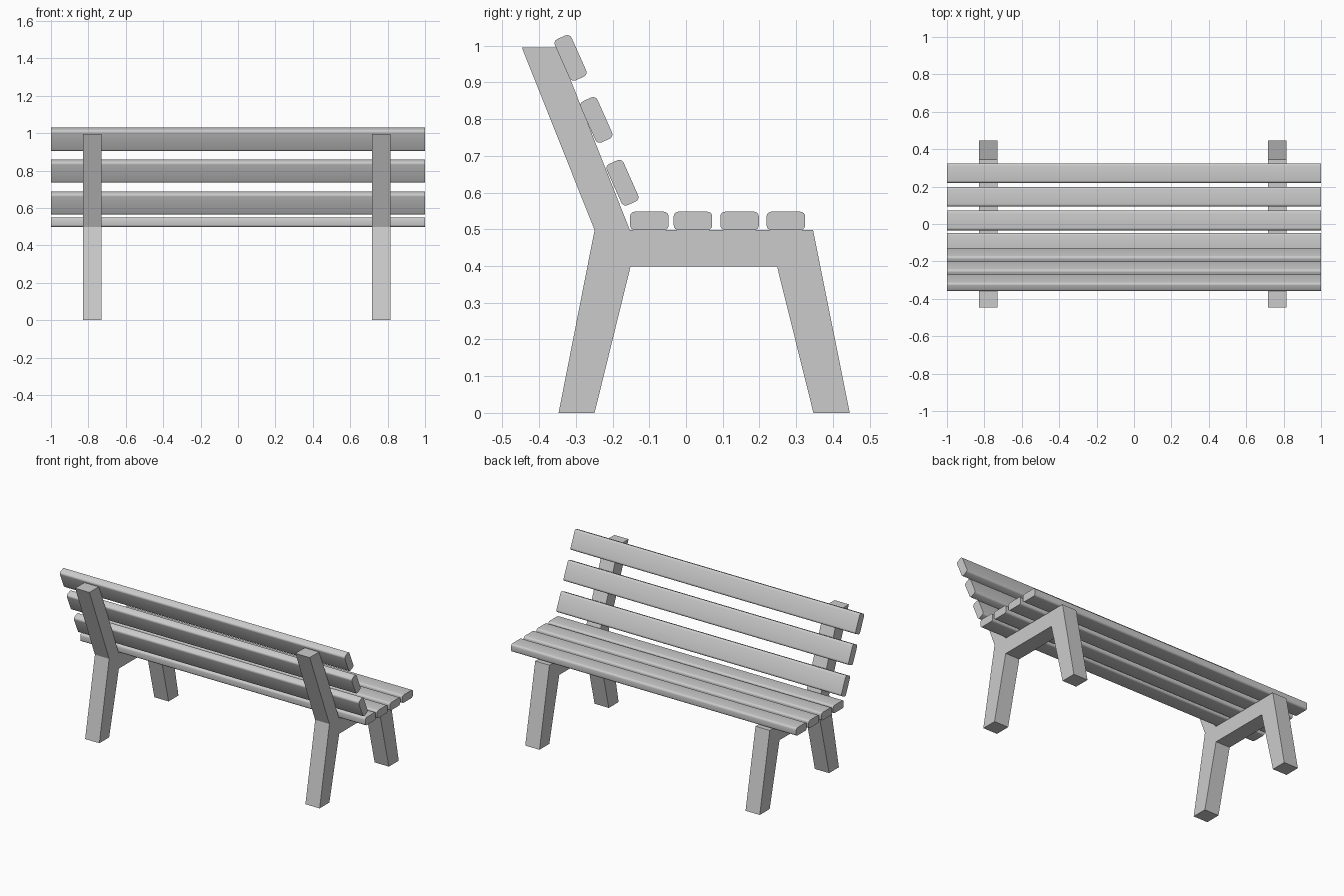
import bpy, bmesh, math

if "Cube" in bpy.data.objects:
    bpy.data.objects.remove(bpy.data.objects["Cube"])


def extrude_profile(name, profile, x0, x1, smooth=False):
    """Extrude a closed (y, z) outline along x."""
    bm = bmesh.new()
    face = bm.faces.new([bm.verts.new((x0, y, z)) for y, z in profile])
    ext = bmesh.ops.extrude_face_region(bm, geom=[face])
    for v in ext["geom"]:
        if isinstance(v, bmesh.types.BMVert):
            v.co.x = x1
    bmesh.ops.recalc_face_normals(bm, faces=bm.faces)
    mesh = bpy.data.meshes.new(name)
    bm.to_mesh(mesh)
    bm.free()
    obj = bpy.data.objects.new(name, mesh)
    bpy.context.collection.objects.link(obj)
    if smooth:
        bpy.ops.object.select_all(action='DESELECT')
        obj.select_set(True)
        bpy.context.view_layer.objects.active = obj
        bpy.ops.object.shade_smooth_by_angle(angle=math.radians(35))
    return obj


def rounded_rect(cy, cz, w, h, tilt=0.0, r=0.013, seg=4):
    """Rounded rectangle in the (y, z) plane, rotated by tilt."""
    pts = []
    c, s = math.cos(tilt), math.sin(tilt)
    for q, (sy, sz) in enumerate([(1, 1), (-1, 1), (-1, -1), (1, -1)]):
        for i in range(seg + 1):
            a = math.pi / 2 * (q + i / seg)
            y = sy * (w / 2 - r) + r * math.cos(a)
            z = sz * (h / 2 - r) + r * math.sin(a)
            pts.append((cy + y * c - z * s, cz + y * s + z * c))
    return pts


# Side frames: legs, seat rail and back post in one outline
frame = [(-0.347, 0), (-0.249, 0), (-0.151, 0.399), (0.248, 0.399),
         (0.347, 0), (0.446, 0), (0.346, 0.498), (-0.153, 0.498),
         (-0.349, 0.995), (-0.447, 0.995), (-0.249, 0.498)]
for side, x in (("left", -0.78), ("right", 0.766)):
    extrude_profile(f"side_frame_{side}", frame, x - 0.05, x + 0.05)

# Seat slats
for i, y in enumerate((-0.1, 0.019, 0.146, 0.272)):
    extrude_profile(f"seat_slat_{i + 1}",
                    rounded_rect(y, 0.523, 0.105, 0.05), -1, 1, True)

# Leaning backrest slats
for i, (y, z) in enumerate(((-0.173, 0.627), (-0.244, 0.798), (-0.3145, 0.967))):
    extrude_profile(f"back_slat_{i + 1}",
                    rounded_rect(y, z, 0.05, 0.123, math.radians(24)), -1, 1, True)
